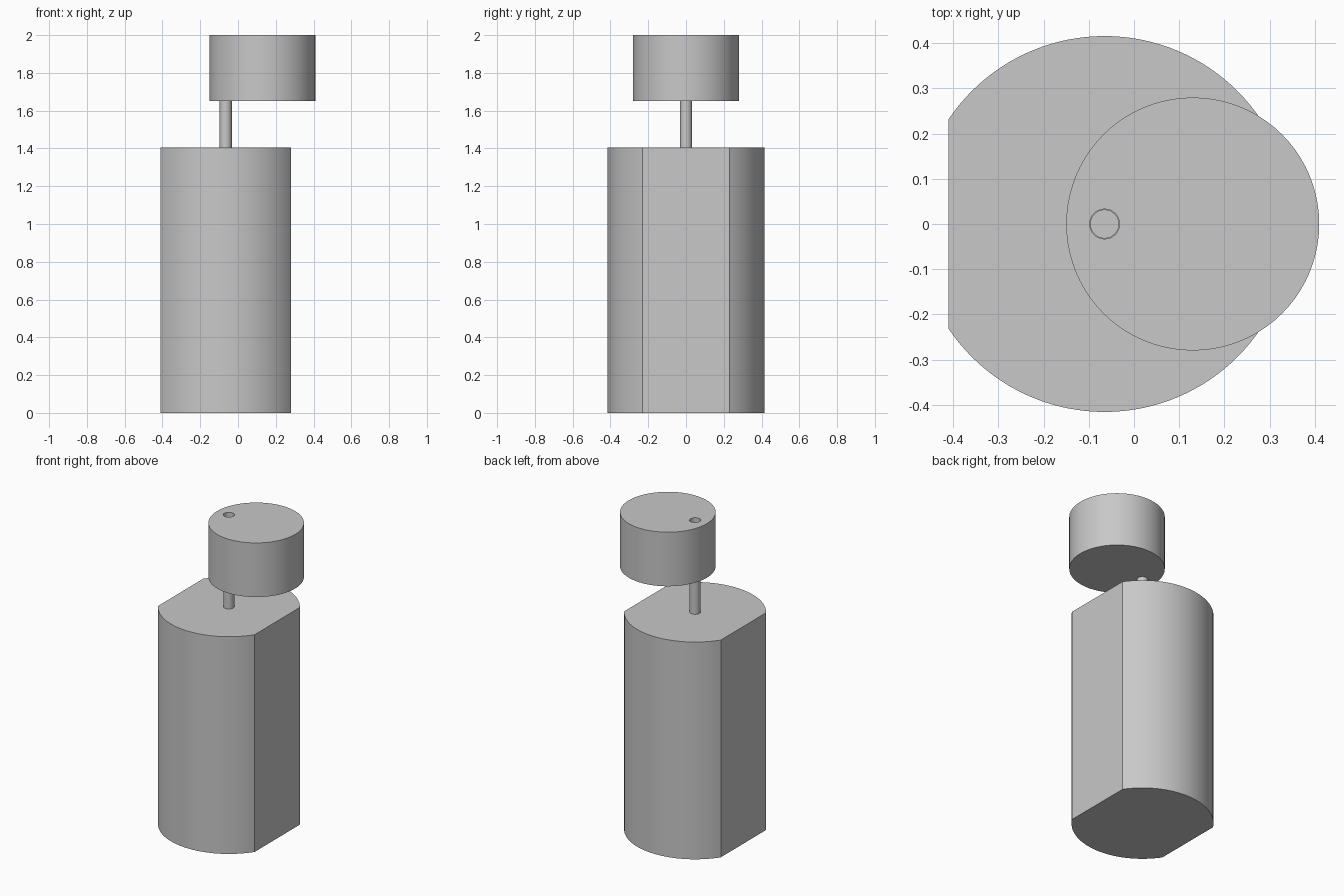
import bpy, bmesh, math

if "Cube" in bpy.data.objects:
    bpy.data.objects.remove(bpy.data.objects["Cube"])

AXIS_X = -0.065                       # centre of motor can and shaft

steel = bpy.data.materials.new("grey_metal")
steel.diffuse_color = (0.58, 0.58, 0.58, 1)
steel.use_nodes = True
steel.node_tree.nodes["Principled BSDF"].inputs["Base Color"].default_value = steel.diffuse_color


def circle(cx, r, n):
    return [(cx + r * math.cos(2 * math.pi * i / n),
             r * math.sin(2 * math.pi * i / n)) for i in range(n)]


def arc(cx, r, a0, a1, n):
    return [(cx + r * math.cos(a0 + (a1 - a0) * i / n),
             r * math.sin(a0 + (a1 - a0) * i / n)) for i in range(n + 1)]


def prism(name, loops, z0, z1):
    """Extrude an outline (first loop) with optional through holes."""
    bm = bmesh.new()
    edges = []
    for loop in loops:
        vs = [bm.verts.new((x, y, z0)) for x, y in loop]
        edges += [bm.edges.new((vs[i - 1], vs[i])) for i in range(len(vs))]
    if len(loops) == 1:
        bm.faces.new(list(bm.verts))
    else:
        bmesh.ops.triangle_fill(bm, edges=edges, use_beauty=True)
    ext = bmesh.ops.extrude_face_region(bm, geom=bm.faces[:], use_keep_orig=True)
    top = [g for g in ext["geom"] if isinstance(g, bmesh.types.BMVert)]
    bmesh.ops.translate(bm, verts=top, vec=(0, 0, z1 - z0))
    bmesh.ops.recalc_face_normals(bm, faces=bm.faces)
    mesh = bpy.data.meshes.new(name)
    bm.to_mesh(mesh)
    bm.free()
    mesh.materials.append(steel)
    ob = bpy.data.objects.new(name, mesh)
    bpy.context.collection.objects.link(ob)
    bpy.ops.object.select_all(action='DESELECT')
    ob.select_set(True)
    bpy.context.view_layer.objects.active = ob
    bpy.ops.object.shade_smooth_by_angle(angle=math.radians(25))
    return ob


# Motor can: round with two flats
R = 0.416
a = math.acos(0.346 / R)
can = arc(AXIS_X, R, a, math.pi - a, 40) + arc(AXIS_X, R, math.pi + a, 2 * math.pi - a, 40)
prism("motor_can", [can], 0, 1.405)

# Shaft, ending inside the weight's bore
prism("shaft", [circle(AXIS_X, 0.032, 32)], 1.39, 1.8)

# Off-centre weight with a bore for the shaft
prism("eccentric_weight", [circle(0.13, 0.28, 80), circle(AXIS_X, 0.033, 32)], 1.65, 2.0)
